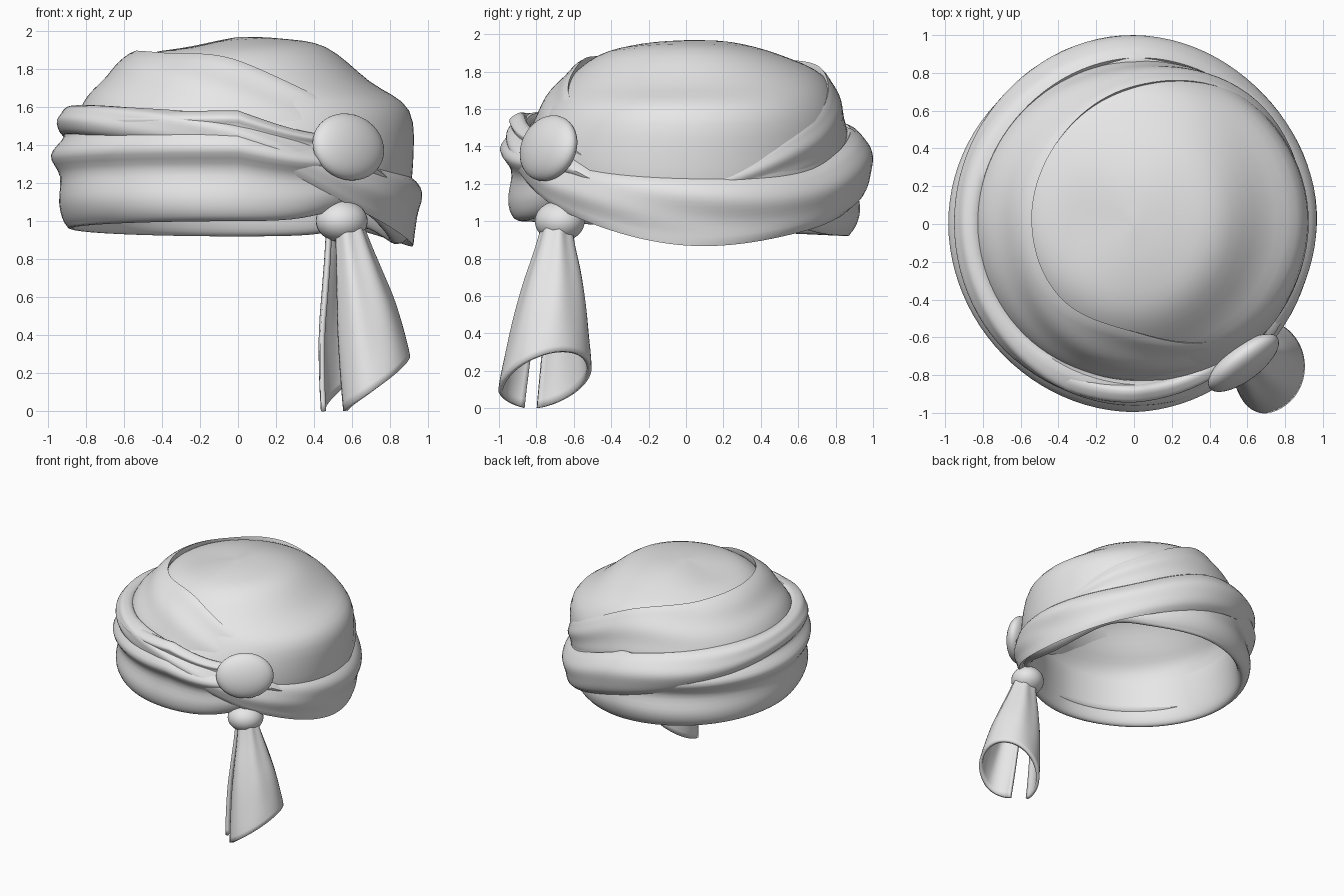
import bpy, bmesh, math
from mathutils import Vector, Matrix

if "Cube" in bpy.data.objects:
    bpy.data.objects.remove(bpy.data.objects["Cube"])

cloth = bpy.data.materials.new("pale grey cloth")
cloth.diffuse_color = (0.8, 0.8, 0.8, 1)
cloth.use_nodes = True
cloth.node_tree.nodes["Principled BSDF"].inputs["Base Color"].default_value = cloth.diffuse_color
STEPS = 96


def spline(keys, u, closed=True):
    """Catmull-Rom through evenly spaced tuples, u in 0..1."""
    n = len(keys)
    s = u * (n if closed else n - 1)
    i = int(math.floor(s))
    if not closed:
        i = min(i, n - 2)
    f = s - i
    pick = (lambda j: keys[j % n]) if closed else (lambda j: keys[max(0, min(n - 1, j))])
    out = []
    for p, a, b, q in zip(pick(i - 1), pick(i), pick(i + 1), pick(i + 2)):
        out.append(a + 0.5 * f * (b - p + f * (2*p - 5*a + 4*b - q + f * (3*(a - b) + q - p))))
    return out


def bump(a, centre, width):
    """Smooth hump around an angle, in degrees."""
    d = (math.degrees(a) - centre + 180) % 360 - 180
    return math.exp(-(d / width) ** 2)


def finish(name, bm, angle=50):
    bmesh.ops.remove_doubles(bm, verts=bm.verts, dist=1e-5)
    bmesh.ops.recalc_face_normals(bm, faces=bm.faces)
    mesh = bpy.data.meshes.new(name)
    bm.to_mesh(mesh)
    bm.free()
    mesh.materials.append(cloth)
    ob = bpy.data.objects.new(name, mesh)
    bpy.context.collection.objects.link(ob)
    bpy.ops.object.select_all(action='DESELECT')
    ob.select_set(True)
    bpy.context.view_layer.objects.active = ob
    bpy.ops.object.shade_smooth_by_angle(angle=math.radians(angle))
    return ob


def grid(name, rows, close_rows, close_cols):
    bm = bmesh.new()
    vs = [[bm.verts.new(p) for p in row] for row in rows]
    n, m = len(rows), len(rows[0])
    for i in range(n if close_rows else n - 1):
        for j in range(m if close_cols else m - 1):
            i2, j2 = (i + 1) % n, (j + 1) % m
            bm.faces.new((vs[i][j], vs[i2][j], vs[i2][j2], vs[i][j2]))
    return finish(name, bm)


def sweep(name, section, closed):
    """Revolve a cross-section that changes with the angle."""
    rows = []
    for i in range(STEPS):
        a = math.tau * i / STEPS
        rows.append([(r * math.cos(a), r * math.sin(a), z) for r, z in section(a)])
    return grid(name, rows, True, closed)


def wrap(name, keys, fold, thick=0.05, lean=0):
    """Bulged cloth strip; keys every 45 degrees: lower r, z, upper r, z, bulge."""
    def section(a):
        r0, z0, r1, z1, b = spline(keys, a / math.tau)
        d = Vector((r1 - r0, z1 - z0)).normalized()
        nr, nz = d.y, -d.x
        outer, inner = [], []
        for k in range(15):
            t = k / 14
            w = math.sin(math.pi * t)
            o = b * w ** 0.6 + lean * bump(a, 0, 40) * w * (2 * t - 1)
            o += fold * w * math.sin(9 * t + 2 * a + math.sin(3 * a))
            r, z = r0 + (r1 - r0) * t, z0 + (z1 - z0) * t
            outer.append((r + nr * o, z + nz * o))
            if k % 3 == 1:
                e = thick * w ** 0.5
                inner.append((r - nr * e, z - nz * e))
        return outer + inner[::-1]
    return sweep(name, section, True)


# Crown: profiles at right, back, left and front
profiles = [
    [(.89, 1.1), (.92, 1.3), (.90, 1.58), (.69, 1.735), (.46, 1.915), (.22, 1.96), (0, 1.968)],
    [(.87, 1.1), (.87, 1.4), (.82, 1.6), (.73, 1.78), (.5, 1.89), (.25, 1.955), (0, 1.968)],
    [(.87, 1.1), (.85, 1.45), (.75, 1.62), (.58, 1.82), (.45, 1.885), (.25, 1.915), (0, 1.968)],
    [(.87, 1.1), (.87, 1.4), (.75, 1.6), (.64, 1.75), (.47, 1.885), (.25, 1.945), (0, 1.968)],
]
flat = [[c for p in prof for c in p] for prof in profiles]


def crown_section(a):
    v = spline(flat, a / math.tau)
    pts = list(zip(v[::2], v[1::2]))
    return [spline(pts, k / 24, False) for k in range(25)]


crown = sweep("crown", crown_section, False)
shell = crown.modifiers.new("thickness", 'SOLIDIFY')
shell.thickness, shell.offset = 0.04, -1

# Lower headband with horizontal folds, its rim lifted either side of the low point
band_profile = [(.84, .97), (.88, .925), (.925, .97), (.945, 1.06), (.93, 1.2), (.98, 1.31),
                (.92, 1.41), (.935, 1.47), (.86, 1.5), (.82, 1.35), (.82, 1.12)]


def band_section(a):
    c, s = math.cos(a), math.sin(a)
    shrink = 1 - 0.05 * max(0, c) + 0.01 * max(0, -s) - 0.02 * max(0, s)
    squash = 1 - 0.55 * max(0, c)
    base = .96 - .04 * s + .08 * bump(a, 315, 19) + .04 * bump(a, 40, 16) - .08 * bump(a, 0, 26)
    out = []
    for k in range(44):
        r, z = spline(band_profile, k / 44)
        ripple = 0.007 * math.sin(14 * z + 3 * a) if r > .9 else 0
        out.append((r * shrink + ripple, base + (z - .925) * squash))
    return out


sweep("headband", band_section, True)

# Upper crescent fold lying against the crown
wrap("upper_fold", [
    (.88, 1.10, .89, 1.22, .01), (.88, 1.25, .89, 1.50, .03), (.86, 1.43, .73, 1.81, .035),
    (.85, 1.52, .59, 1.87, .035), (.84, 1.56, .54, 1.895, .03), (.84, 1.53, .55, 1.885, .04),
    (.83, 1.48, .57, 1.845, .035), (.88, 1.25, .80, 1.58, .03)], 0.007)

# Main diagonal wrap, low on the right and high on the left
wrap("diagonal_wrap", [
    (.92, .87, .91, 1.23, .04), (.91, .95, .89, 1.27, .065), (.92, 1.14, .88, 1.49, .098),
    (.92, 1.31, .84, 1.57, .085), (.92, 1.45, .83, 1.60, .075), (.93, 1.44, .83, 1.595, .075),
    (.93, 1.36, .85, 1.54, .065), (.92, 1.05, .89, 1.31, .05)], 0.007, 0.06, 0.06)


def blob(name, loc, size, turn, tilt=0):
    bm = bmesh.new()
    bmesh.ops.create_uvsphere(bm, u_segments=32, v_segments=20, radius=1)
    m = (Matrix.Translation(loc) @ Matrix.Rotation(math.radians(turn), 4, 'Z')
         @ Matrix.Rotation(math.radians(tilt), 4, 'X') @ Matrix.Diagonal((*size, 1)))
    bmesh.ops.transform(bm, matrix=m, verts=bm.verts)
    return finish(name, bm)


# Round clasp over the gather, and the knot under it
blob("clasp", (.58, -.735, 1.39), (.225, .085, .18), 37, -14)
blob("knot", (.545, -.675, 1.0), (.14, .13, .11), 37)

# Hanging tail: a rolled sheet with one curled edge at the slit and a slanted hem
widths = [(.085, .07), (.115, .105), (.155, .155), (.195, .195), (.22, .225), (.235, .25)]
rows = []
for i in range(25):
    t = i / 24
    wx, wy = spline(widths, t, False)
    cx, cy = .55 + .12 * t, -.685 - .07 * t
    row = []
    for j in range(49):
        s = j / 48
        a = math.radians(222 + 328 * s)
        curl = 1 - 0.33 * max(0, 1 - 6 * s) ** 1.5
        pleat = (1 + 0.06 * math.sin(7 * a) * (1 - t)) * curl
        x, y = cx + wx * pleat * math.cos(a), cy + wy * pleat * math.sin(a)
        hem = 0.155 * (1 - math.cos(a - math.radians(204)))
        hem = max(0, hem - 0.006)
        row.append((x, y, 1.05 + (hem - 1.05) * t))
    rows.append(row)
tail = grid("tail", rows, False, False)
sheet = tail.modifiers.new("thickness", 'SOLIDIFY')
sheet.thickness, sheet.offset = 0.025, -1
